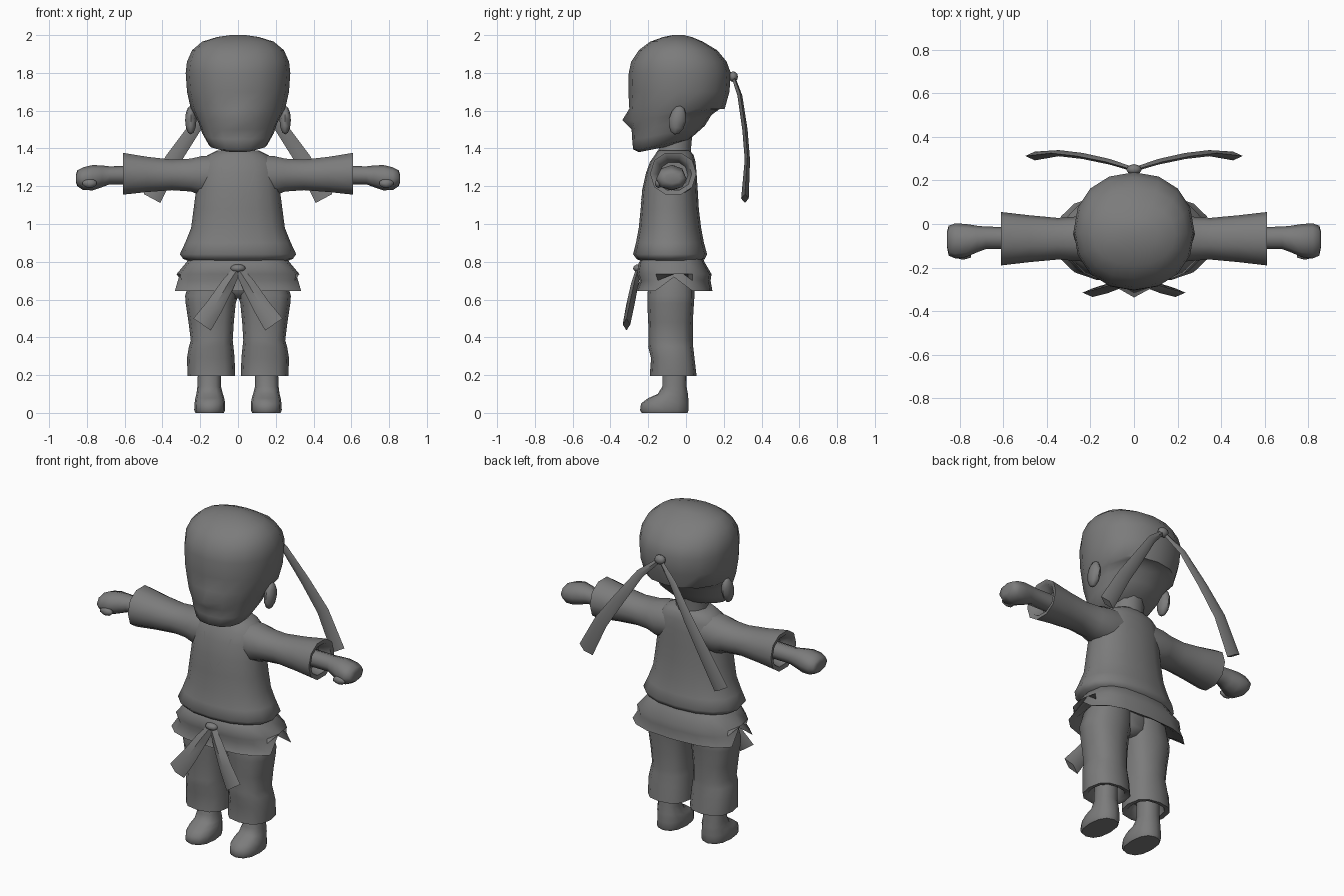
import bpy, bmesh, math
from mathutils import Vector

if "Cube" in bpy.data.objects:
    bpy.data.objects.remove(bpy.data.objects["Cube"])

cloth = bpy.data.materials.new("plain grey")
cloth.diffuse_color = (0.2, 0.2, 0.2, 1)
cloth.use_nodes = True
cloth.node_tree.nodes["Principled BSDF"].inputs["Base Color"].default_value = cloth.diffuse_color


def finish(name, bm, mirror=False, angle=60):
    bmesh.ops.recalc_face_normals(bm, faces=bm.faces)
    me = bpy.data.meshes.new(name)
    bm.to_mesh(me)
    bm.free()
    me.materials.append(cloth)
    ob = bpy.data.objects.new(name, me)
    bpy.context.collection.objects.link(ob)
    if mirror:
        ob.modifiers.new("mirror", 'MIRROR').use_clip = False
    bpy.ops.object.select_all(action='DESELECT')
    ob.select_set(True)
    bpy.context.view_layer.objects.active = ob
    bpy.ops.object.shade_smooth_by_angle(angle=math.radians(angle))
    return ob


def skin(bm, rings):
    """Join rings of points into a closed skin."""
    rows = [[bm.verts.new(p) for p in r] for r in rings]
    n = len(rows[0])
    for a, b in zip(rows, rows[1:]):
        for i in range(n):
            j = (i + 1) % n
            bm.faces.new((a[i], a[j], b[j], b[i]))
    bm.faces.new(rows[0])
    bm.faces.new(rows[-1])


def oval(a0, a1, b0, b1, n, power=1.0, turn=0.0):
    """Points of a rounded outline inside the given bounds."""
    out = []
    for i in range(n):
        t = math.tau * i / n + turn
        c, s = math.cos(t), math.sin(t)
        c = math.copysign(abs(c) ** power, c)
        s = math.copysign(abs(s) ** power, s)
        out.append(((a0 + a1) / 2 + c * (a1 - a0) / 2,
                    (b0 + b1) / 2 + s * (b1 - b0) / 2))
    return out


def loft(name, rings, n, axis='z', power=1.0, mirror=False, shape=None, angle=60):
    bm = bmesh.new()
    rows = []
    for t, *box in rings:
        pts = oval(*box, n, power)
        rows.append([(a, b, t) if axis == 'z' else (t, a, b) for a, b in pts])
    skin(bm, rows)
    if shape:
        for v in bm.verts:
            shape(v.co)
    return finish(name, bm, mirror, angle)


def ribbon(name, path):
    """Tapered strip with a diamond section: x, y, z, half width, half depth."""
    bm = bmesh.new()
    pts = [Vector(p[:3]) for p in path]
    rows = []
    for i, p in enumerate(pts):
        d = pts[min(i + 1, len(pts) - 1)] - pts[max(i - 1, 0)]
        w = Vector((-d.z, 0, d.x)).normalized() * path[i][3]
        k = Vector((0, path[i][4], 0))
        rows.append([p + w, p + k, p - w, p - k])
    skin(bm, rows)
    return finish(name, bm, True, 50)


def lump(name, centre, size, mirror=False, segs=8, rings=6, tilt=0):
    bm = bmesh.new()
    bmesh.ops.create_uvsphere(bm, u_segments=segs, v_segments=rings, radius=1)
    for v in bm.verts:
        x, y, z = (v.co[i] * size[i] for i in range(3))
        c, s = math.cos(tilt), math.sin(tilt)
        v.co = Vector(centre) + Vector((x, y * c - z * s, y * s + z * c))
    return finish(name, bm, mirror)


# Head: the jaw rings tilt up to the back, the nose is pulled forward
def head_shape(co):
    if co.z < 1.6:
        co.z += max(0, co.y + 0.25) * (0.14 if co.z > 1.5 else 0.2)
    if abs(co.x) < 0.03 and co.y < -0.2 and 1.54 < co.z < 1.56:
        co.y = -0.337


loft("head", [(z, -w, w, f, b) for z, w, f, b in [
    (1.38, .09, -.25, -.08), (1.395, .155, -.28, .02), (1.45, .19, -.285, .10),
    (1.50, .208, -.288, .135), (1.55, .23, -.30, .18), (1.61, .25, -.30, .205),
    (1.70, .27, -.305, .23), (1.80, .277, -.303, .237), (1.86, .27, -.29, .215),
    (1.92, .243, -.25, .165), (1.965, .19, -.19, .09), (1.99, .11, -.12, .03),
    (2.0, .04, -.07, -.01)]], 16, power=.93, shape=head_shape)
lump("ear", (.25, -.045, 1.55), (.03, .045, .078), True, 8, 6, -.2)
loft("neck", [(1.3, -.11, .11, -.17, .03), (1.39, -.09, .09, -.15, .03),
              (1.5, -.09, .09, -.13, .04)], 10)

# Jacket body
loft("jacket", [(z, -w, w, f, b) for z, w, f, b in [
    (.80, .25, -.23, .07), (.815, .29, -.262, .10), (.84, .308, -.28, .112),
    (.90, .28, -.265, .095), (.98, .248, -.25, .08), (1.08, .235, -.24, .068),
    (1.18, .222, -.232, .062), (1.27, .215, -.212, .056), (1.33, .20, -.19, .05),
    (1.365, .16, -.165, .04), (1.39, .11, -.15, .02)]], 16, power=.88)


# Jacket tail below the belt, with slits at both sides
def tail_shape(co):
    if co.z < .70:
        side = max(0, 1 - abs(co.y + .065) / .085)
        co.z += .075 * side
        co.x *= 1 - .12 * side


loft("jacket_tail", [(z, -w, w, f, b) for z, w, f, b in [
    (.84, .24, -.22, .08), (.795, .275, -.25, .10), (.735, .325, -.262, .135),
    (.70, .32, -.245, .13), (.645, .355, -.268, .14), (.665, .31, -.235, .11),
    (.72, .25, -.2, .05)]], 16, power=.75, shape=tail_shape)

# Lapel edges crossing the chest
bm = bmesh.new()
for s in (-1, 1):
    path = [(.09, 1.30), (.078, 1.24), (.05, 1.17), (.025, 1.135), (0, 1.10)]
    row = [(bm.verts.new((s * x - .004, -.3, z)), bm.verts.new((s * x + .004, -.3, z)))
           for x, z in path]
    for a, b in zip(row, row[1:]):
        bm.faces.new((a[0], a[1], b[1], b[0]))
lapel = finish("lapel_edges", bm)
wrap = lapel.modifiers.new("wrap", 'SHRINKWRAP')
wrap.target = bpy.data.objects["jacket"]
wrap.wrap_method = 'PROJECT'
wrap.use_project_y = True
wrap.use_positive_direction = True
wrap.offset = .003

# Sleeves with open cuffs, and fists
loft("sleeve", [
    (.08, -.18, .04, 1.16, 1.37), (.19, -.18, .045, 1.145, 1.365),
    (.25, -.17, .035, 1.168, 1.35), (.35, -.163, .028, 1.175, 1.345),
    (.48, -.175, .04, 1.165, 1.36), (.61, -.19, .055, 1.15, 1.382),
    (.605, -.165, .03, 1.175, 1.355), (.54, -.14, .01, 1.19, 1.33)],
    10, 'x', .92, True)
loft("hand", [
    (.52, -.115, -.015, 1.21, 1.31), (.68, -.115, -.012, 1.21, 1.305),
    (.72, -.13, -.008, 1.195, 1.31), (.77, -.152, .0, 1.178, 1.312),
    (.82, -.158, .003, 1.18, 1.30), (.85, -.145, -.008, 1.20, 1.285),
    (.857, -.11, -.03, 1.215, 1.265)], 8, 'x', .9, True)
lump("thumb", (.785, -.145, 1.215), (.045, .02, .024), True, 6, 5)

# Trousers and feet
loft("trouser_leg", [
    (.76, 0, .24, -.19, .04), (.62, 0, .28, -.205, .045), (.58, .012, .277, -.205, .042),
    (.48, .022, .262, -.20, .036), (.385, .028, .25, -.198, .036),
    (.35, .024, .26, -.2, .038), (.29, .018, .27, -.185, .045),
    (.195, .015, .267, -.192, .056), (.20, .045, .24, -.165, .03),
    (.26, .07, .22, -.14, .01)], 12, power=.8, mirror=True)
loft("seat", [(.72, -.2, .2, -.18, .03), (.64, -.12, .12, -.17, .03),
              (.605, -.05, .05, -.14, 0)], 10)
loft("foot", [
    (.28, .09, .21, -.125, .005), (.14, .09, .215, -.125, .003),
    (.10, .08, .22, -.15, .01), (.078, .073, .226, -.20, .012),
    (.05, .068, .23, -.238, .014), (.015, .068, .232, -.243, .014),
    (0, .075, .225, -.235, .008)], 12, power=.85, mirror=True)

# Belt knot and its two ends
lump("belt_knot", (0, -.25, .765), (.042, .03, .022))
ribbon("belt_end", [
    (.0, -.25, .765, .02, .014), (.055, -.272, .68, .036, .02),
    (.12, -.295, .57, .046, .022), (.19, -.315, .468, .056, .02)])

# Headband knot and its two tails
lump("headband_knot", (0, .25, 1.78), (.036, .025, .028))
ribbon("headband_tail", [
    (.0, .25, 1.78, .012, .01), (.11, .285, 1.68, .024, .013),
    (.235, .312, 1.50, .034, .014), (.345, .325, 1.34, .042, .014),
    (.455, .312, 1.135, .05, .02)])
